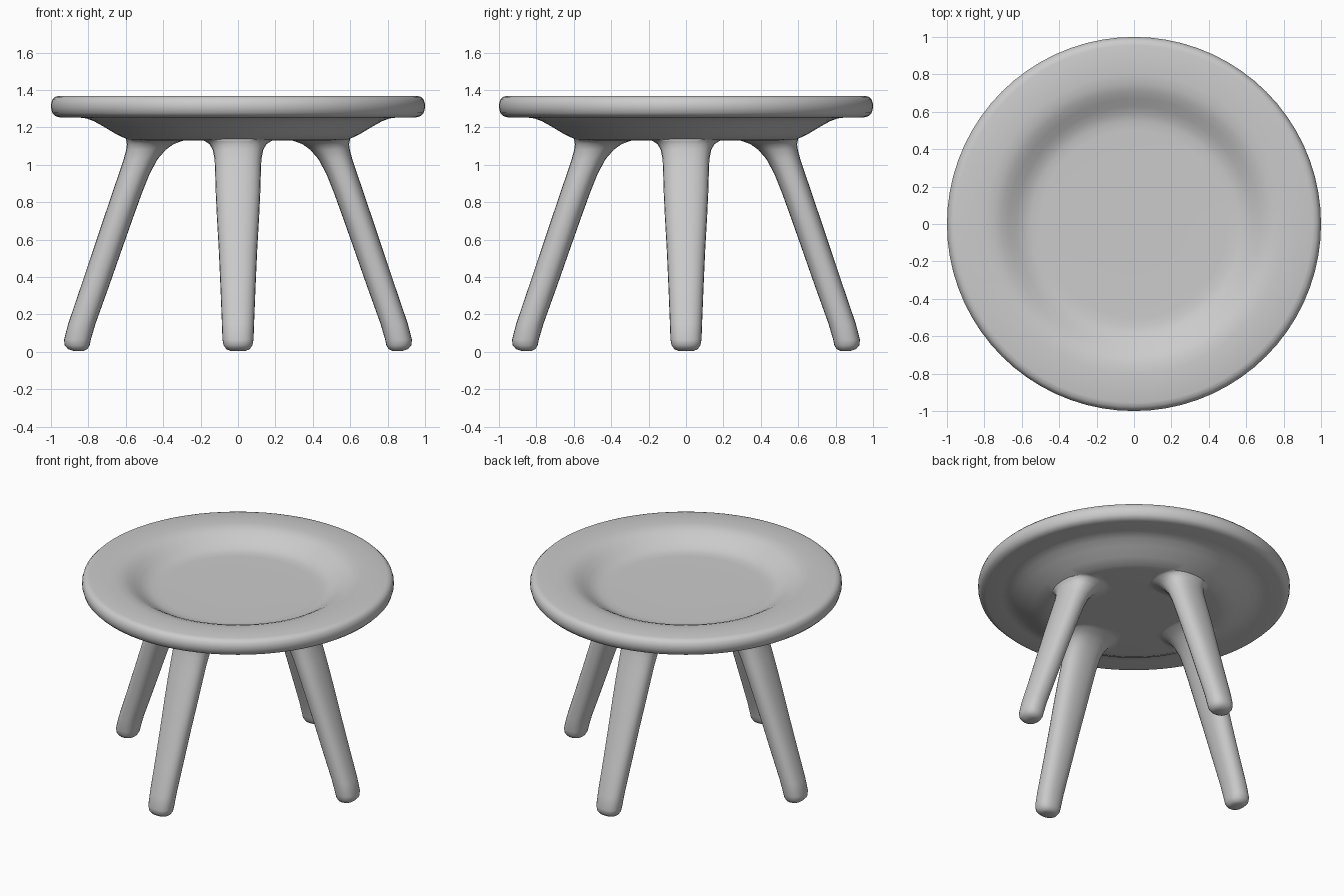
import bpy, bmesh, math

if "Cube" in bpy.data.objects:
    bpy.data.objects.remove(bpy.data.objects["Cube"])


def activate(obj):
    bpy.ops.object.select_all(action='DESELECT')
    obj.select_set(True)
    bpy.context.view_layer.objects.active = obj


def loft(name, rings):
    """Skin a stack of equal-sized point rings and cap both ends."""
    bm = bmesh.new()
    loops = [[bm.verts.new(p) for p in ring] for ring in rings]
    n = len(loops[0])
    for a, b in zip(loops, loops[1:]):
        for i in range(n):
            j = (i + 1) % n
            bm.faces.new((a[i], a[j], b[j], b[i]))
    bm.faces.new(loops[0][::-1])
    bm.faces.new(loops[-1])
    bmesh.ops.recalc_face_normals(bm, faces=bm.faces)
    mesh = bpy.data.meshes.new(name)
    bm.to_mesh(mesh)
    bm.free()
    obj = bpy.data.objects.new(name, mesh)
    bpy.context.collection.objects.link(obj)
    return obj


# Dished seat: radius, height from underside centre round the rim to dish floor
seat_profile = [
    (0.30, 1.13), (0.54, 1.13), (0.59, 1.135), (0.65, 1.163), (0.72, 1.205),
    (0.77, 1.233), (0.81, 1.248), (0.85, 1.253), (0.95, 1.253), (0.975, 1.26),
    (0.993, 1.278), (1.0, 1.305), (1.0, 1.325), (0.993, 1.348), (0.978, 1.363),
    (0.955, 1.369), (0.80, 1.369), (0.75, 1.364), (0.71, 1.350), (0.67, 1.328),
    (0.63, 1.303), (0.59, 1.282), (0.55, 1.272), (0.50, 1.27), (0.25, 1.27),
]
SEG = 72
stool = loft("stool", [[(r * math.cos(2 * math.pi * i / SEG),
                         r * math.sin(2 * math.pi * i / SEG), z)
                        for i in range(SEG)] for r, z in seat_profile])

# Splayed leg sections: height, inner edge, outer edge, half width
leg_sections = [
    (0.005, 0.825, 0.880, 0.040), (0.014, 0.806, 0.908, 0.062),
    (0.035, 0.793, 0.927, 0.077), (0.065, 0.787, 0.930, 0.083),
    (0.15, 0.762, 0.908, 0.086), (0.35, 0.690, 0.840, 0.094),
    (0.55, 0.620, 0.773, 0.103), (0.72, 0.560, 0.716, 0.113),
    (0.85, 0.513, 0.672, 0.119), (0.95, 0.473, 0.638, 0.122),
    (1.03, 0.430, 0.611, 0.125), (1.08, 0.387, 0.598, 0.135),
    (1.11, 0.345, 0.594, 0.152), (1.125, 0.305, 0.597, 0.175),
    (1.134, 0.280, 0.600, 0.195), (1.16, 0.300, 0.590, 0.170),
]
SIDES = 24


def leg_ring(z, inner, outer, half, turn):
    cx, rx = (inner + outer) / 2, (outer - inner) / 2
    ring = []
    for i in range(SIDES):
        t = 2 * math.pi * i / SIDES
        c, s = math.cos(t), math.sin(t)
        x = cx + rx * math.copysign(abs(c) ** 0.85, c)
        y = half * math.copysign(abs(s) ** 0.85, s)
        ring.append((x * math.cos(turn) - y * math.sin(turn),
                     x * math.sin(turn) + y * math.cos(turn), z))
    return ring


# Four legs, one per axis direction, fused into the seat
for k, side in enumerate(("right", "back", "left", "front")):
    leg = loft(side + "_leg", [leg_ring(*s, k * math.pi / 2) for s in leg_sections])
    activate(stool)
    fuse = stool.modifiers.new("fuse_" + side, 'BOOLEAN')
    fuse.operation, fuse.solver, fuse.object = 'UNION', 'EXACT', leg
    bpy.ops.object.modifier_apply(modifier=fuse.name)
    bpy.data.objects.remove(leg)

activate(stool)
bpy.ops.object.shade_smooth_by_angle(angle=math.radians(50))
